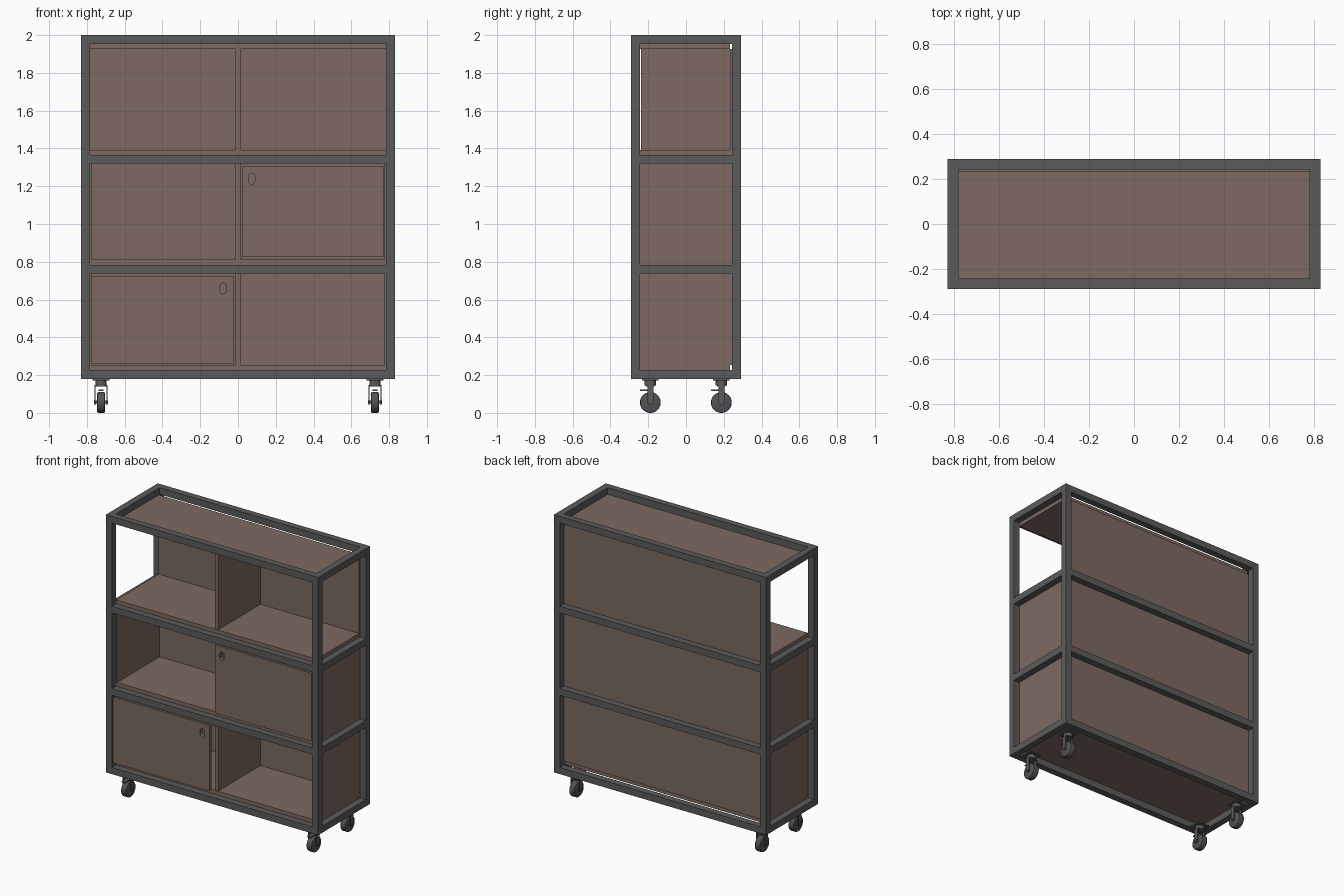
import bpy, bmesh, math
from mathutils import Matrix

if "Cube" in bpy.data.objects:
    bpy.data.objects.remove(bpy.data.objects["Cube"])


def material(name, rgb):
    m = bpy.data.materials.new(name)
    m.diffuse_color = (*rgb, 1)
    m.use_nodes = True
    m.node_tree.nodes["Principled BSDF"].inputs["Base Color"].default_value = m.diffuse_color
    return m


STEEL = material("dark steel", (0.105, 0.105, 0.108))
WOOD = material("brown board", (0.205, 0.144, 0.121))
RUBBER = material("wheel grey", (0.085, 0.085, 0.088))


def add(name, bm, mat, smooth=False):
    me = bpy.data.meshes.new(name)
    bmesh.ops.recalc_face_normals(bm, faces=bm.faces[:])
    bm.to_mesh(me)
    bm.free()
    me.materials.append(mat)
    ob = bpy.data.objects.new(name, me)
    bpy.context.collection.objects.link(ob)
    if smooth:
        bpy.ops.object.select_all(action='DESELECT')
        ob.select_set(True)
        bpy.context.view_layer.objects.active = ob
        bpy.ops.object.shade_smooth_by_angle(angle=math.radians(35))
    return ob


def put_box(bm, x0, x1, y0, y1, z0, z1):
    mtx = Matrix.Translation(((x0 + x1) / 2, (y0 + y1) / 2, (z0 + z1) / 2)) \
        @ Matrix.Diagonal((x1 - x0, y1 - y0, z1 - z0, 1))
    bmesh.ops.create_cube(bm, size=1, matrix=mtx)


def box(name, mat, *b):
    bm = bmesh.new()
    put_box(bm, *b)
    return add(name, bm, mat)


def put_cyl(bm, c, r, depth, axis='Z', seg=32):
    rot = Matrix.Rotation(math.pi / 2, 4, 'Y') if axis == 'X' else Matrix()
    bmesh.ops.create_cone(bm, cap_ends=True, segments=seg, radius1=r, radius2=r,
                          depth=depth, matrix=Matrix.Translation(c) @ rot)


# Overall sizes: frame half width, half depth, tube width
X, Y, T = 0.83, 0.29, 0.047
XI, YI = X - T, Y - T
RAILS = (0.18, 0.737, 1.319, 1.953)      # underside of each ring of rails
BOARD = 0.027

# Steel frame: posts and rings of rails
for sx in (-1, 1):
    for sy in (-1, 1):
        xs, ys = sorted((sx * XI, sx * X)), sorted((sy * YI, sy * Y))
        box("frame_post", STEEL, *xs, *ys, 0.18, 2.0)
for z in RAILS:
    for s in (-1, 1):
        box("long_rail", STEEL, -XI, XI, *sorted((s * YI, s * Y)), z, z + T)
        box("side_rail", STEEL, *sorted((s * XI, s * X)), -YI, YI, z, z + T)

# Shelves, resting level with the top of the rails; top board hangs below its rail
YB = 0.233
floors = [z + T for z in RAILS[:3]] + [1.953 - BOARD]
for z in floors:
    box("shelf_board", WOOD, -XI, XI, -YI, YB, z, z + BOARD)

# Back panel
box("back_panel", WOOD, -XI, XI, YB, YI, floors[0] + BOARD, floors[3])

# Dividers and side panels (top row has open sides)
for i in range(3):
    z0, z1 = floors[i] + BOARD, floors[i + 1]
    box("centre_divider", WOOD, -0.013, 0.013, -0.238, YB, z0, z1)
    if i < 2:
        for s in (-1, 1):
            box("side_panel", WOOD, *sorted((s * 0.775, s * XI)), -YI, YB, z0, z1)


def rounded(x0, x1, z0, z1, r, n=6):
    pts = []
    for k, (cx, cz) in enumerate(((x1 - r, z1 - r), (x0 + r, z1 - r),
                                  (x0 + r, z0 + r), (x1 - r, z0 + r))):
        for j in range(n + 1):
            a = math.pi / 2 * (k + j / n)
            pts.append((cx + r * math.cos(a), cz + r * math.sin(a)))
    return pts


def door(name, outer, slot):
    # Rounded board with a finger slot cut through
    cu = bpy.data.curves.new(name, 'CURVE')
    cu.dimensions, cu.fill_mode, cu.extrude = '2D', 'BOTH', 0.0125
    for pts in (rounded(*outer, 0.006), rounded(*slot, 0.0165)):
        sp = cu.splines.new('POLY')
        sp.points.add(len(pts) - 1)
        for p, (x, z) in zip(sp.points, pts):
            p.co = (x, z, 0, 1)
        sp.use_cyclic_u = True
    cu.materials.append(WOOD)
    ob = bpy.data.objects.new(name, cu)
    bpy.context.collection.objects.link(ob)
    ob.location = (0, -0.273, 0)
    ob.rotation_euler = (math.pi / 2, 0, 0)
    bpy.ops.object.select_all(action='DESELECT')
    ob.select_set(True)
    bpy.context.view_layer.objects.active = ob
    bpy.ops.object.convert(target='MESH')


door("lower_left_door", (-0.777, -0.023, 0.26, 0.725), (-0.096, -0.063, 0.63, 0.687))
door("middle_right_door", (0.021, 0.774, 0.824, 1.307), (0.056, 0.089, 1.211, 1.269))

# Casters: plate, swivel, fork, brake pedal, wheel
for cx in (-0.725, 0.725):
    for cy in (-0.189, 0.187):
        bm = bmesh.new()
        put_box(bm, cx - 0.044, cx + 0.044, cy - 0.044, cy + 0.044, 0.172, 0.18)
        put_cyl(bm, (cx, cy, 0.159), 0.03, 0.026)
        put_box(bm, cx - 0.034, cx + 0.034, cy - 0.022, cy + 0.022, 0.14, 0.147)
        for s in (-1, 1):
            put_box(bm, *sorted((cx + s * 0.029, cx + s * 0.034)),
                    cy - 0.016, cy + 0.016, 0.058, 0.142)
            put_cyl(bm, (cx + s * 0.0315, cy, 0.058), 0.016, 0.005, 'X', 20)
        put_cyl(bm, (cx, cy, 0.058), 0.008, 0.074, 'X', 16)
        put_box(bm, cx - 0.014, cx + 0.014, cy - 0.054, cy + 0.01, 0.117, 0.124)
        add("caster_fork", bm, STEEL, True)

        bm = bmesh.new()
        put_cyl(bm, (cx, cy, 0.055), 0.055, 0.042, 'X', 40)
        rim = [e for e in bm.edges if len({len(f.verts) for f in e.link_faces}) == 2]
        bmesh.ops.bevel(bm, geom=rim, offset=0.006, segments=2, affect='EDGES', profile=0.5)
        add("caster_wheel", bm, RUBBER, True)
